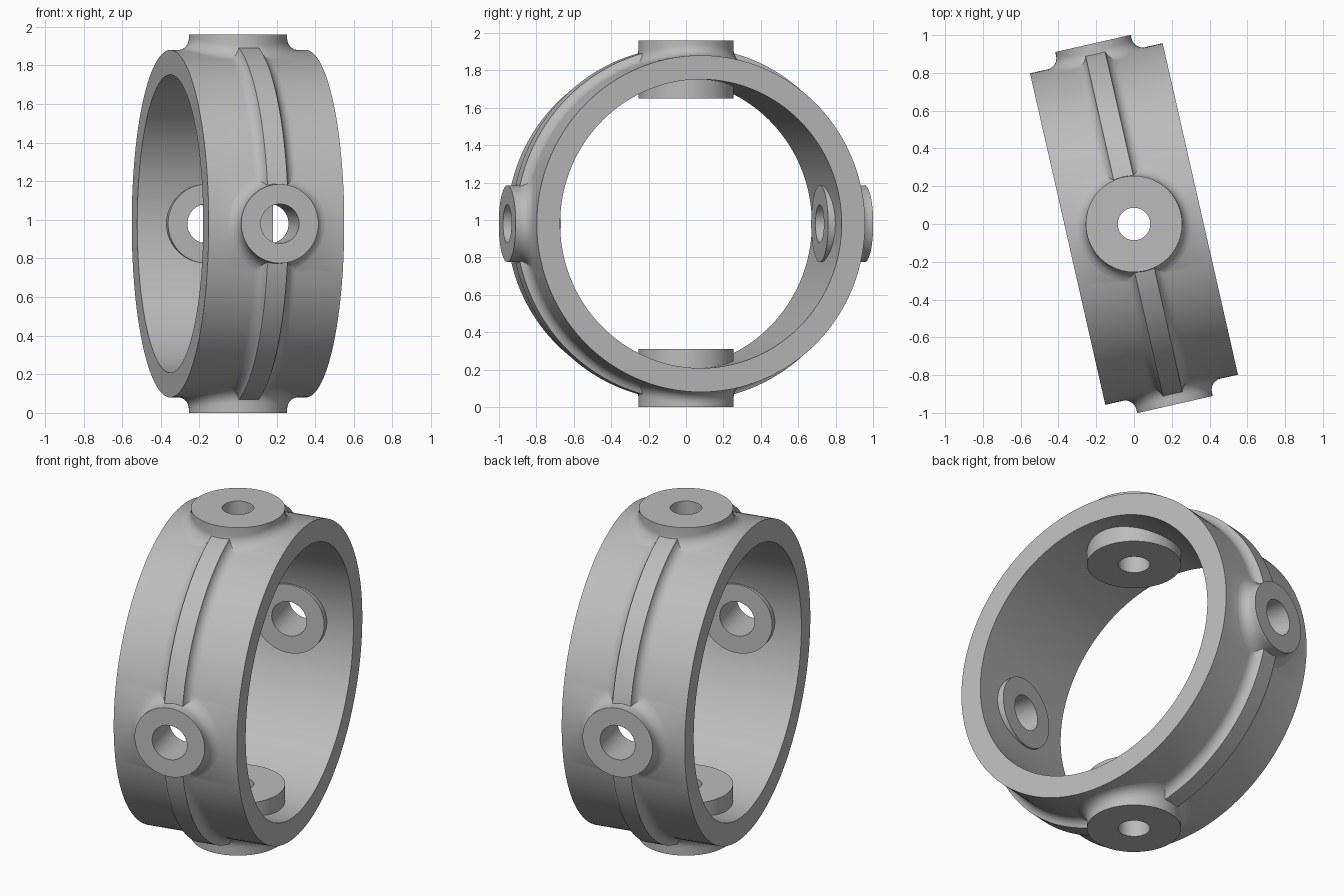
import bpy, bmesh, math
from mathutils import Matrix

cube = bpy.data.objects.get("Cube")
if cube:
    bpy.data.objects.remove(cube)

OUTER, INNER, HALF_WIDTH = 0.90, 0.772, 0.36
RIB, RIB_HALF = 0.945, 0.053
REACH, FILLET = 0.98, 0.06
SEGS = 144

grey = bpy.data.materials.new("grey metal")
grey.use_nodes = True
colour = (0.5, 0.5, 0.5, 1)
grey.diffuse_color = colour
grey.node_tree.nodes["Principled BSDF"].inputs["Base Color"].default_value = colour


def make_object(name, bm):
    bmesh.ops.recalc_face_normals(bm, faces=bm.faces)
    mesh = bpy.data.meshes.new(name)
    bm.to_mesh(mesh)
    bm.free()
    mesh.materials.append(grey)
    obj = bpy.data.objects.new(name, mesh)
    bpy.context.collection.objects.link(obj)
    return obj


def bridge(bm, a, b):
    for i in range(len(a)):
        j = (i + 1) % len(a)
        bm.faces.new((a[i], a[j], b[j], b[i]))


def make_band():
    # Half profile with a filleted central rib, mirrored and turned about x
    top = math.acos((OUTER + FILLET - RIB) / FILLET)
    run = FILLET * math.sin(top)
    half = [(-HALF_WIDTH, INNER), (-HALF_WIDTH, OUTER)]
    for k in range(9):
        a = top * k / 8
        half.append((-RIB_HALF - run + FILLET * math.sin(a),
                     OUTER + FILLET * (1 - math.cos(a))))
    profile = half + [(-x, r) for x, r in reversed(half)]
    bm = bmesh.new()
    rings = []
    for s in range(SEGS):
        t = math.tau * (s + 0.5) / SEGS
        rings.append([bm.verts.new((x, r * math.cos(t), r * math.sin(t)))
                      for x, r in profile])
    for s in range(SEGS):
        bridge(bm, rings[s], rings[(s + 1) % SEGS])
    return make_object("ring_band", bm)


def make_boss(name, radius, depth, turn):
    # Cylinder whose skirt blends into the curved outside of the band
    def surface(rho, t):
        return math.sqrt(OUTER ** 2 - (rho * math.sin(t)) ** 2)

    rows = [lambda t: (radius, depth), lambda t: (radius, 0.79),
            lambda t: (radius + FILLET, 0.79)]
    for k in range(9):
        a = math.pi / 2 * k / 8
        rho = radius + FILLET * (1 - math.sin(a))
        lift = FILLET * (1 - math.cos(a)) - (0.002 if k == 0 else 0)
        rows.append(lambda t, rho=rho, lift=lift: (rho, surface(rho, t) + lift))
    rows.append(lambda t: (radius, REACH))
    bm = bmesh.new()
    loops = []
    for row in rows:
        loop = []
        for s in range(72):
            t = math.tau * s / 72
            rho, z = row(t)
            loop.append(bm.verts.new((rho * math.cos(t), rho * math.sin(t), z)))
        loops.append(loop)
    for a, b in zip(loops, loops[1:]):
        bridge(bm, a, b)
    bm.faces.new(loops[0])
    bm.faces.new(loops[-1])
    bm.transform(Matrix.Rotation(turn, 4, 'X'))
    return make_object(name, bm)


def make_drill(name, radius, turn):
    bm = bmesh.new()
    bmesh.ops.create_cone(bm, cap_ends=True, segments=64,
                          radius1=radius, radius2=radius, depth=3)
    bm.transform(Matrix.Rotation(turn, 4, 'X'))
    return make_object(name, bm)


def combine(target, tool, operation):
    tool.hide_render = True
    mod = target.modifiers.new(operation, 'BOOLEAN')
    mod.operation, mod.solver, mod.object = operation, 'EXACT', tool
    bpy.context.view_layer.objects.active = target
    bpy.ops.object.modifier_apply(modifier=mod.name)
    bpy.data.objects.remove(tool)


band = make_band()
quarter = math.pi / 2

# Large bosses above and below, small ones at front and back
for name, radius, depth, turn in (("top_boss", 0.255, 0.67, 0),
                                  ("bottom_boss", 0.255, 0.67, math.pi),
                                  ("front_boss", 0.205, 0.733, quarter),
                                  ("back_boss", 0.205, 0.733, -quarter)):
    combine(band, make_boss(name, radius, depth, turn), 'UNION')

# Through holes
combine(band, make_drill("vertical_drill", 0.086, 0), 'DIFFERENCE')
combine(band, make_drill("cross_drill", 0.102, quarter), 'DIFFERENCE')

# Turn the ring and stand it on the ground
band.data.transform(Matrix.Translation((0, 0, REACH)) @
                    Matrix.Rotation(math.radians(12.8), 4, 'Z'))
bpy.ops.object.select_all(action='DESELECT')
band.select_set(True)
bpy.context.view_layer.objects.active = band
bpy.ops.object.shade_smooth_by_angle(angle=math.radians(30))
